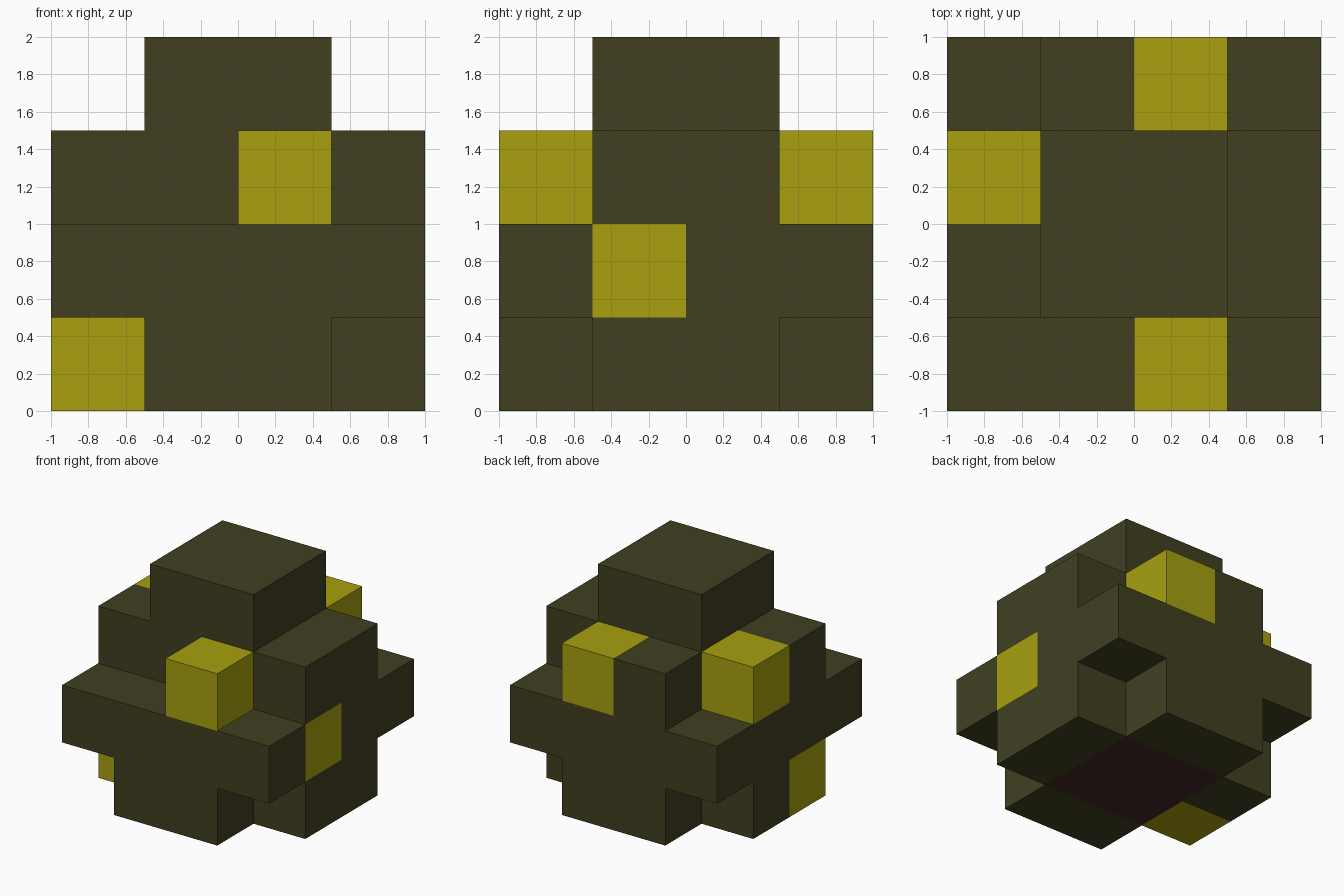
import bpy
import bmesh
from mathutils import Vector

if "Cube" in bpy.data.objects:
    bpy.data.objects.remove(bpy.data.objects["Cube"])

S = 0.5  # block size


def material(name, rgb):
    m = bpy.data.materials.new(name)
    m.diffuse_color = (*rgb, 1.0)
    m.use_nodes = True
    m.node_tree.nodes["Principled BSDF"].inputs["Base Color"].default_value = m.diffuse_color
    return m


olive = material("dark olive", (0.052, 0.050, 0.0152))
yellow = material("mustard yellow", (0.392, 0.352, 0.005))
brown = material("dark red brown", (0.054, 0.020, 0.018))


def block(x0, x1, y0, y1, z0, z1):
    """Grid cells in a box, counted in blocks from the left front bottom."""
    return {(x, y, z) for x in range(x0, x1) for y in range(y0, y1) for z in range(z0, z1)}


# Whole shape: cross-shaped base, full square middle, upper arms, cap
cross = block(0, 4, 1, 3, 0, 1) | block(1, 3, 0, 4, 0, 1)
middle = block(0, 4, 0, 4, 1, 2)
upper = block(0, 4, 1, 3, 2, 3) | block(1, 3, 3, 4, 2, 3) | {(2, 0, 2)}
cap = block(1, 3, 1, 3, 3, 4)
solid = cross | middle | upper | cap

# Coloured blocks
spots = {
    "front_spot": (2, 0, 2),
    "back_spot": (2, 3, 2),
    "left_upper_spot": (0, 2, 2),
    "left_lower_spot": (0, 1, 0),
    "right_spot": (3, 1, 1),
}
core = block(1, 3, 1, 3, 0, 1)


def build(name, cells, mat):
    """Mesh made of the outward faces of the cells that touch open air."""
    bm = bmesh.new()
    for c in sorted(cells):
        for axis in range(3):
            for side in (-1, 1):
                n = [0, 0, 0]
                n[axis] = side
                if tuple(a + b for a, b in zip(c, n)) in solid:
                    continue
                n = Vector(n)
                u = Vector((n.y, n.z, n.x))
                v = n.cross(u)
                mid = Vector(c) + Vector((0.5, 0.5, 0.5)) + n * 0.5
                pts = [mid + (u * a + v * b) * 0.5
                       for a, b in ((-1, -1), (1, -1), (1, 1), (-1, 1))]
                bm.faces.new([bm.verts.new((p - Vector((2, 2, 0))) * S) for p in pts])
    bmesh.ops.remove_doubles(bm, verts=bm.verts, dist=1e-4)
    bm.normal_update()
    mesh = bpy.data.meshes.new(name)
    bm.to_mesh(mesh)
    bm.free()
    mesh.materials.append(mat)
    obj = bpy.data.objects.new(name, mesh)
    bpy.context.collection.objects.link(obj)


# Olive body, brown underside, yellow blocks
build("body", solid - core - set(spots.values()), olive)
build("underside", core, brown)
for name, cell in spots.items():
    build(name, {cell}, yellow)
